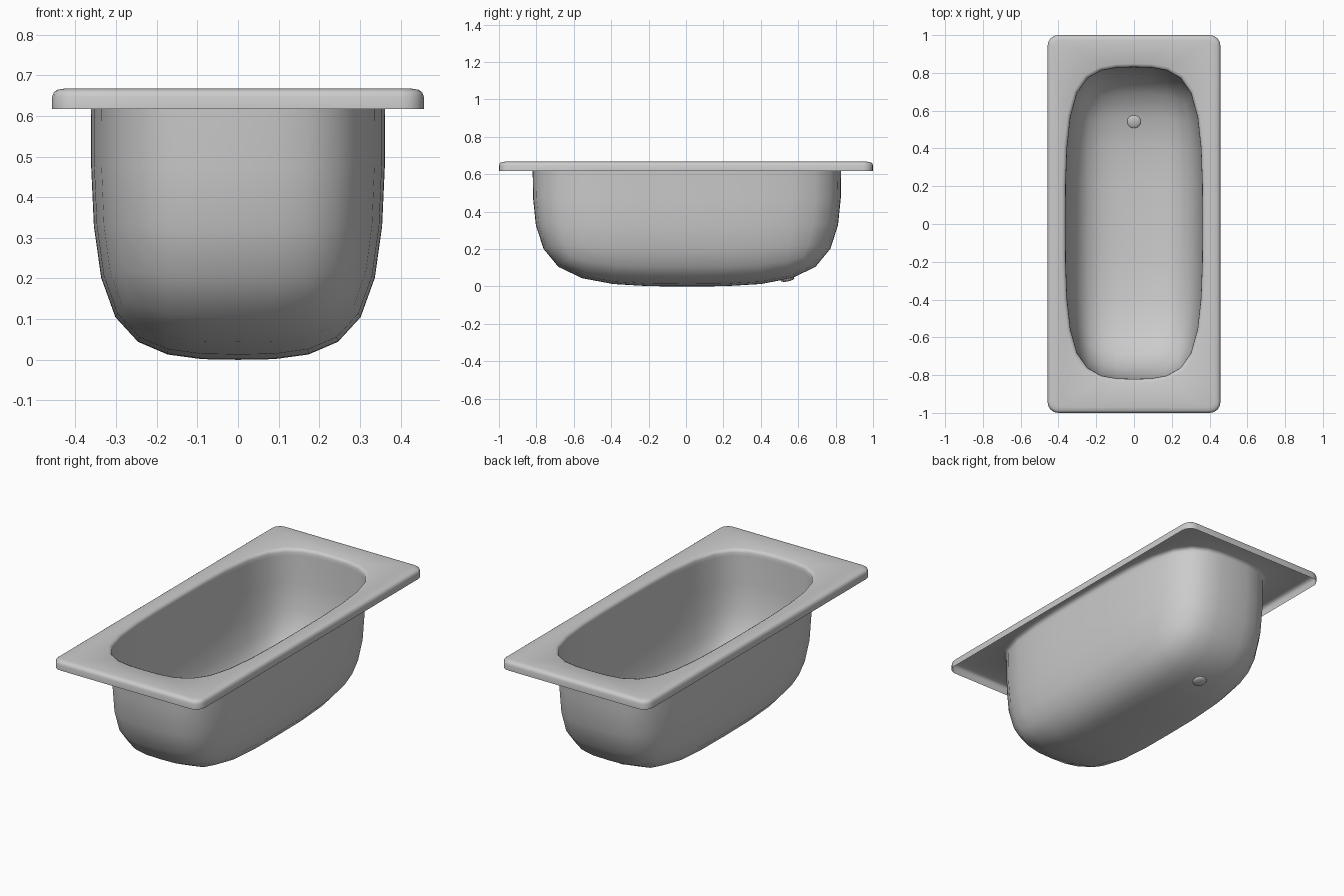
import bpy, bmesh, math
from mathutils import Matrix

if "Cube" in bpy.data.objects:
    bpy.data.objects.remove(bpy.data.objects["Cube"])

BX, BY, BZ = 0.362, 0.825, 0.63      # bowl half width, half length, depth
CY = 0.005                           # bowl offset along y
RX, RY, TOP, LIP = 0.457, 1.0, 0.667, 0.617


def mirror_ring(q, z, cy=0.0):
    """Turn a 9-point quadrant into a closed 32-point ring."""
    pts = q[:-1]
    pts += [(-x, y) for x, y in q[:0:-1]]
    pts += [(-x, -y) for x, y in q[:-1]]
    pts += [(x, -y) for x, y in q[:0:-1]]
    return [(x, y + cy, z) for x, y in pts]


def bowl_ring(grow, z):
    half = [(1 - t**3 / 6, t - t**3 / 6) for t in (0, .25, .5, .75, 1)]
    quad = half + [(b, a) for a, b in half[-2::-1]]
    return mirror_ring([(x * (BX + grow), y * (BY + grow)) for x, y in quad], z, CY)


def rim_ring(inset, z, r=0.055):
    w, h, r = RX - inset, RY - inset, r - inset * 0.7
    arc = [(w - r + r * math.cos(a), h - r + r * math.sin(a))
           for a in [math.pi / 8 * i for i in range(5)]]
    quad = [(w, 0), (w, h * 0.5)] + arc + [(w * 0.45, h), (0, h)]
    return mirror_ring(quad, z)


# Bowl: lower half of a subdivided, smoothed box
me = bpy.data.meshes.new("bathtub")
tub = bpy.data.objects.new("bathtub", me)
bpy.context.collection.objects.link(tub)
bpy.context.view_layer.objects.active = tub
tub.select_set(True)
bm = bmesh.new()
bmesh.ops.create_cube(bm, size=2)
bmesh.ops.subdivide_edges(bm, edges=bm.edges[:], cuts=1, use_grid_fill=True)
for v in bm.verts:
    v.co = (v.co.x * BX, v.co.y * BY + CY, v.co.z * BZ + BZ)
bm.to_mesh(me)
bm.free()
sub = tub.modifiers.new("smooth", 'SUBSURF')
sub.levels = 2
bpy.ops.object.modifier_apply(modifier="smooth")
me = tub.data

bm = bmesh.new()
bm.from_mesh(me)
bmesh.ops.delete(bm, geom=[v for v in bm.verts if v.co.z > BZ + 0.005], context='VERTS')

# Rim: rolled hole edge, flat deck and hanging outer lip
rings = [bowl_ring(0, BZ), bowl_ring(0.001, 0.648), bowl_ring(0.005, 0.659),
         bowl_ring(0.018, TOP - 0.002), rim_ring(0.03, TOP), rim_ring(0.012, 0.664),
         rim_ring(0.004, 0.658), rim_ring(0, 0.647), rim_ring(0, LIP)]
loops = [[bm.verts.new(p) for p in ring] for ring in rings]
for a, b in zip(loops, loops[1:]):
    for i in range(len(a)):
        j = (i + 1) % len(a)
        bm.faces.new((a[i], b[i], b[j], a[j]))
bmesh.ops.remove_doubles(bm, verts=bm.verts[:], dist=0.003)
bmesh.ops.recalc_face_normals(bm, faces=bm.faces[:])
deck = max(bm.faces, key=lambda f: f.calc_center_median().z)
if deck.normal.z < 0:
    bmesh.ops.reverse_faces(bm, faces=bm.faces[:])
bm.to_mesh(me)
bm.free()
bpy.ops.object.shade_smooth_by_angle(angle=math.radians(50))
tub.select_set(False)

# Drain plug: flattened ball lying on the sloping floor
bpy.ops.mesh.primitive_uv_sphere_add(segments=24, ring_count=12, radius=0.037)
plug = bpy.context.object
plug.name = "drain_plug"
plug.data.transform(Matrix.Translation((0, 0.543, 0.038))
                    @ Matrix.Rotation(0.2, 4, 'X')
                    @ Matrix.Diagonal((1, 1, 0.3, 1)))
bpy.ops.object.shade_smooth_by_angle(angle=math.radians(50))
